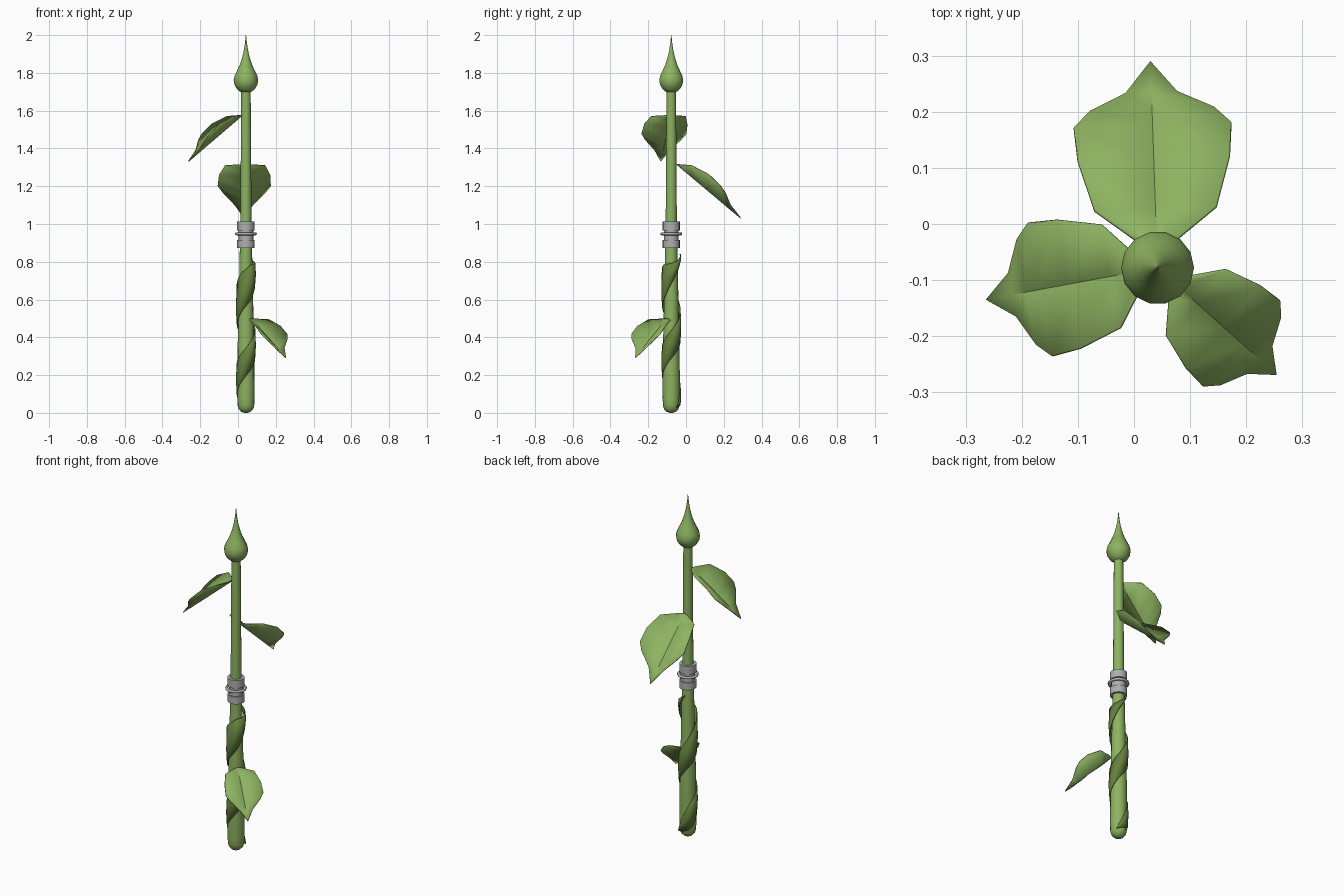
import bpy, bmesh, math
from mathutils import Vector

if "Cube" in bpy.data.objects:
    bpy.data.objects.remove(bpy.data.objects["Cube"])

AX, AY = 0.042, -0.078  # axis of the stem


def material(name, rgb):
    m = bpy.data.materials.new(name)
    m.diffuse_color = (*rgb, 1)
    m.use_nodes = True
    m.node_tree.nodes["Principled BSDF"].inputs["Base Color"].default_value = m.diffuse_color
    return m


LEAF = material("leaf green", (0.27, 0.45, 0.12))
VINE = material("dark vine green", (0.127, 0.215, 0.047))
METAL = material("grey metal", (0.43, 0.43, 0.44))


def add_object(name, verts, faces, mat, smooth=True):
    me = bpy.data.meshes.new(name)
    me.from_pydata(verts, [], faces)
    bm = bmesh.new()
    bm.from_mesh(me)
    bmesh.ops.recalc_face_normals(bm, faces=bm.faces)
    bm.to_mesh(me)
    bm.free()
    me.materials.append(mat)
    ob = bpy.data.objects.new(name, me)
    bpy.context.collection.objects.link(ob)
    if smooth:
        bpy.ops.object.select_all(action='DESELECT')
        ob.select_set(True)
        bpy.context.view_layer.objects.active = ob
        bpy.ops.object.shade_smooth_by_angle(angle=math.radians(40))
    return ob


def lathe(name, profile, mat, sides=16):
    """Turn a (radius, height) profile around the stem axis."""
    verts, faces = [], []
    for r, z in profile:
        for i in range(sides):
            a = 2 * math.pi * i / sides
            verts.append((AX + r * math.cos(a), AY + r * math.sin(a), z))
    for k in range(len(profile) - 1):
        for i in range(sides):
            j = (i + 1) % sides
            faces.append((k * sides + i, k * sides + j,
                          (k + 1) * sides + j, (k + 1) * sides + i))
    faces.append(tuple(range(sides)))
    faces.append(tuple(range((len(profile) - 1) * sides, len(profile) * sides)))
    return add_object(name, verts, faces, mat)


# Stem: thick rounded handle below, thin shaft above
lathe("lower_stem", [(0.008, 0.0), (0.025, 0.006), (0.038, 0.02), (0.044, 0.04),
                     (0.046, 0.08), (0.044, 0.35), (0.038, 0.6), (0.032, 0.89)], LEAF)
lathe("upper_stem", [(0.031, 0.9), (0.029, 1.1), (0.027, 1.4), (0.025, 1.72)], LEAF)

# Bud with a drawn-out tip
lathe("bud", [(0.006, 1.694), (0.028, 1.699), (0.048, 1.715), (0.061, 1.738),
              (0.065, 1.762), (0.06, 1.785), (0.047, 1.812), (0.033, 1.842),
              (0.021, 1.878), (0.011, 1.92), (0.005, 1.96), (0.001, 2.0)], LEAF, 14)

# Metal collar and its ring
lathe("collar", [(0.03, 0.872), (0.046, 0.872), (0.046, 0.915), (0.039, 0.915),
                 (0.039, 0.965), (0.046, 0.965), (0.046, 1.012), (0.026, 1.012)], METAL)
bpy.ops.mesh.primitive_torus_add(location=(AX, AY, 0.948), major_radius=0.05,
                                 minor_radius=0.008, major_segments=24, minor_segments=8)
ring = bpy.context.object
ring.name = "collar_ring"
ring.data.materials.append(METAL)
bpy.ops.object.shade_smooth_by_angle(angle=math.radians(60))

# Vine ribbon wound around the handle, pointed at both ends
N, Z0, Z1, PITCH = 52, 0.03, 0.84, 0.37
verts, faces = [], []
for i in range(N + 1):
    t = i / N
    z = Z0 + (Z1 - Z0) * t
    a = -math.pi / 2 + (z - 0.64) / PITCH * 2 * math.pi
    taper = min(1, t / 0.12, (1 - t) / 0.2)
    low = 0.075 * taper
    high = (0.075 + 0.06 * max(0, 1 - abs(z - 0.6) / 0.18)) * taper
    for r, h in ((0.047, -low), (0.051, 0), (0.048, high)):
        verts.append((AX + r * math.cos(a), AY + r * math.sin(a), max(0.015, z + h)))
for i in range(N):
    for k in range(2):
        p = 3 * i + k
        faces.append((p, p + 1, p + 4, p + 3))
vine = add_object("vine", verts, faces, VINE)
sol = vine.modifiers.new("thickness", 'SOLIDIFY')
sol.thickness = 0.004
sol.offset = 0

# Leaf half outline: distance out, half width, lift of the edge above the midrib
OUTLINE = [(0.015, 0.03, 0.012), (0.075, 0.108, 0.057), (0.165, 0.135, 0.085),
           (0.225, 0.14, 0.077), (0.252, 0.112, 0.063), (0.282, 0.047, 0.022)]
LENGTH, SLOPE = 0.337, 0.84


def leaf(name, angle, start, height, size):
    a = math.radians(angle)
    out = Vector((math.cos(a), math.sin(a), 0))
    side = Vector((-math.sin(a), math.cos(a), 0))
    base = Vector((AX, AY, height)) + out * start

    def point(u, v, lift):
        return base + (out * u + side * v + Vector((0, 0, lift - SLOPE * u))) * size

    verts = [point(0, 0, 0)]
    for u, v, lift in OUTLINE:
        verts += [point(u, -v, lift), point(u, 0, 0), point(u, v, lift)]
    verts.append(point(LENGTH, 0, 0))
    tip = len(verts) - 1
    faces = [(0, 1, 2), (0, 2, 3), (tip, tip - 2, tip - 3), (tip, tip - 1, tip - 2)]
    for k in range(len(OUTLINE) - 1):
        p = 1 + 3 * k
        faces += [(p, p + 3, p + 4, p + 1), (p + 1, p + 4, p + 5, p + 2)]
    ob = add_object(name, verts, faces, LEAF)
    m = ob.modifiers.new("thickness", 'SOLIDIFY')
    m.thickness = 0.005
    m.offset = 0


leaf("back_leaf", 92, 0.03, 1.315, 1.0)
leaf("left_leaf", 190.5, 0.02, 1.575, 0.86)
leaf("front_right_leaf", -42, 0.038, 0.498, 0.73)
